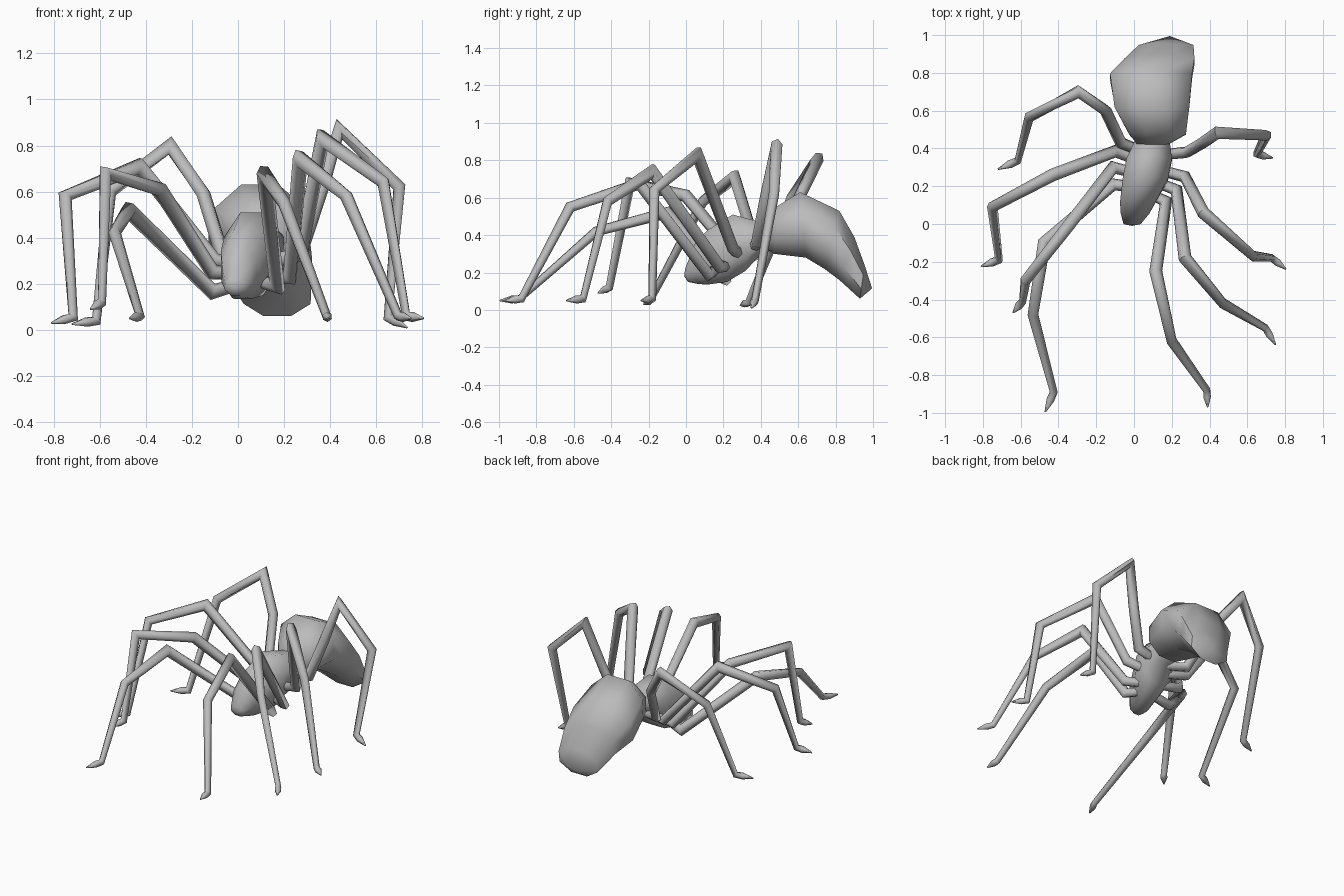
import bpy, bmesh, math
from mathutils import Vector

cube = bpy.data.objects.get("Cube")
if cube:
    bpy.data.objects.remove(cube, do_unlink=True)

grey = bpy.data.materials.new("plain grey")
grey.use_nodes = True
tone = (0.5, 0.5, 0.5, 1.0)
grey.diffuse_color = tone
grey.node_tree.nodes["Principled BSDF"].inputs["Base Color"].default_value = tone


def loft(name, rings, start, end, angle):
    """Skin a list of point rings and close both ends with a fan."""
    bm = bmesh.new()
    loops = [[bm.verts.new(p) for p in ring] for ring in rings]
    count = len(loops[0])
    for a, b in zip(loops, loops[1:]):
        for i in range(count):
            j = (i + 1) % count
            bm.faces.new((a[i], a[j], b[j], b[i]))
    for loop, point in ((loops[0], start), (loops[-1], end)):
        tip = bm.verts.new(point)
        for i in range(count):
            bm.faces.new((loop[i], loop[(i + 1) % count], tip))
    bmesh.ops.recalc_face_normals(bm, faces=bm.faces)
    mesh = bpy.data.meshes.new(name)
    bm.to_mesh(mesh)
    bm.free()
    mesh.materials.append(grey)
    mesh.shade_smooth()
    mesh.set_sharp_from_angle(angle=math.radians(angle))
    obj = bpy.data.objects.new(name, mesh)
    bpy.context.collection.objects.link(obj)
    return obj


def body_part(name, sections, start, end, sides=8):
    """Flat-topped sections: centre x, top y/z, bottom y/z and half width."""
    grow = 1 / math.cos(math.pi / sides)
    rings = []
    for x, top_y, top_z, low_y, low_z, half in sections:
        top = Vector((x, top_y, top_z))
        low = Vector((x, low_y, low_z))
        mid, up = (top + low) / 2, (top - low) / 2 * grow
        wide = Vector((half * grow, 0, 0))
        turns = (math.tau * (i + .5) / sides for i in range(sides))
        rings.append([mid + up * math.cos(t) + wide * math.sin(t) for t in turns])
    return loft(name, rings, start, end, 60)


def leg(name, *points, sides=6):
    """Mitred tube through hip, thigh joints, knee, shin, ankle and toe tip."""
    pts = [Vector(p) for p in points]
    radii = (.028, *[.032] * (len(pts) - 5), .034, .028, .02, .022, .004)
    pts.insert(-1, pts[-2].lerp(pts[-1], 0.4))
    dirs = [(b - a).normalized() for a, b in zip(pts, pts[1:])]
    rings, side = [], dirs[0].orthogonal().normalized()
    for i, (p, r) in enumerate(zip(pts, radii)):
        before, after = dirs[max(i - 1, 0)], dirs[min(i, len(dirs) - 1)]
        tangent = (before + after).normalized()
        side = (side - tangent * side.dot(tangent)).normalized()
        other = tangent.cross(side)
        bend = after - before
        stretch = min(1 / max(before.dot(tangent), .1), 1.4) - 1
        ring = []
        for k in range(sides):
            t = math.tau * k / sides
            v = (side * math.cos(t) + other * math.sin(t)) * r
            if bend.length > .01:
                axis = bend.normalized()
                v += axis * v.dot(axis) * stretch
            ring.append(p + v)
        rings.append(ring)
    return loft(name, rings, pts[0], pts[-1], 65)


# Head and thorax
body_part("thorax", [
    (-.01, -.005, .22, .01, .15, .045),
    (.005, .05, .36, .06, .14, .075),
    (.02, .12, .43, .11, .135, .094),
    (.06, .25, .51, .22, .15, .12),
    (.08, .36, .48, .32, .21, .12),
    (.095, .44, .46, .41, .31, .095),
    (.11, .50, .46, .50, .34, .08),
], (-.01, -.01, .18), (.11, .52, .4))

# Abdomen, drooping to a blunt point at the back
body_part("abdomen", [
    (.10, .42, .47, .43, .33, .085),
    (.125, .48, .55, .47, .30, .15),
    (.095, .61, .63, .64, .28, .198),
    (.09, .82, .53, .74, .22, .217),
    (.135, .90, .39, .82, .16, .185),
    (.17, .955, .24, .93, .06, .145),
], (.10, .42, .4), (.19, .995, .115))

# Left legs, front to back
leg("left_leg_first", (.06, .17, .22), (.17, .12, .19), (.115, -.25, .675),
    (.20, -.62, .55), (.385, -.88, .06), (.39, -.97, .05))
leg("left_leg_second", (.07, .24, .24), (.225, .18, .23), (.27, -.18, .74),
    (.47, -.42, .58), (.695, -.55, .06), (.75, -.64, .05))
leg("left_leg_third", (.08, .30, .28), (.27, .25, .33), (.367, .06, .83),
    (.63, -.17, .64), (.73, -.18, .06), (.805, -.24, .05))
leg("left_leg_fourth", (.09, .36, .33), (.28, .38, .36), (.365, .43, .62),
    (.44, .483, .87), (.70, .47, .62), (.65, .37, .055), (.735, .35, .01))

# Right legs, front to back
leg("right_leg_first", (.04, .19, .21), (-.11, .21, .165), (-.475, -.10, .52),
    (-.535, -.48, .42), (-.425, -.89, .06), (-.47, -.995, .05))
leg("right_leg_second", (.04, .26, .24), (-.11, .30, .25), (-.34, 0, .61),
    (-.575, -.30, .68), (-.59, -.41, .12), (-.64, -.47, .09))
leg("right_leg_third", (.06, .32, .28), (-.10, .385, .30), (-.43, .26, .71),
    (-.75, .09, .58), (-.715, -.19, .055), (-.81, -.225, .03))
leg("right_leg_fourth", (.08, .37, .31), (-.07, .43, .33), (-.15, .60, .59),
    (-.295, .70, .80), (-.555, .565, .60), (-.615, .335, .04), (-.72, .29, .025))
